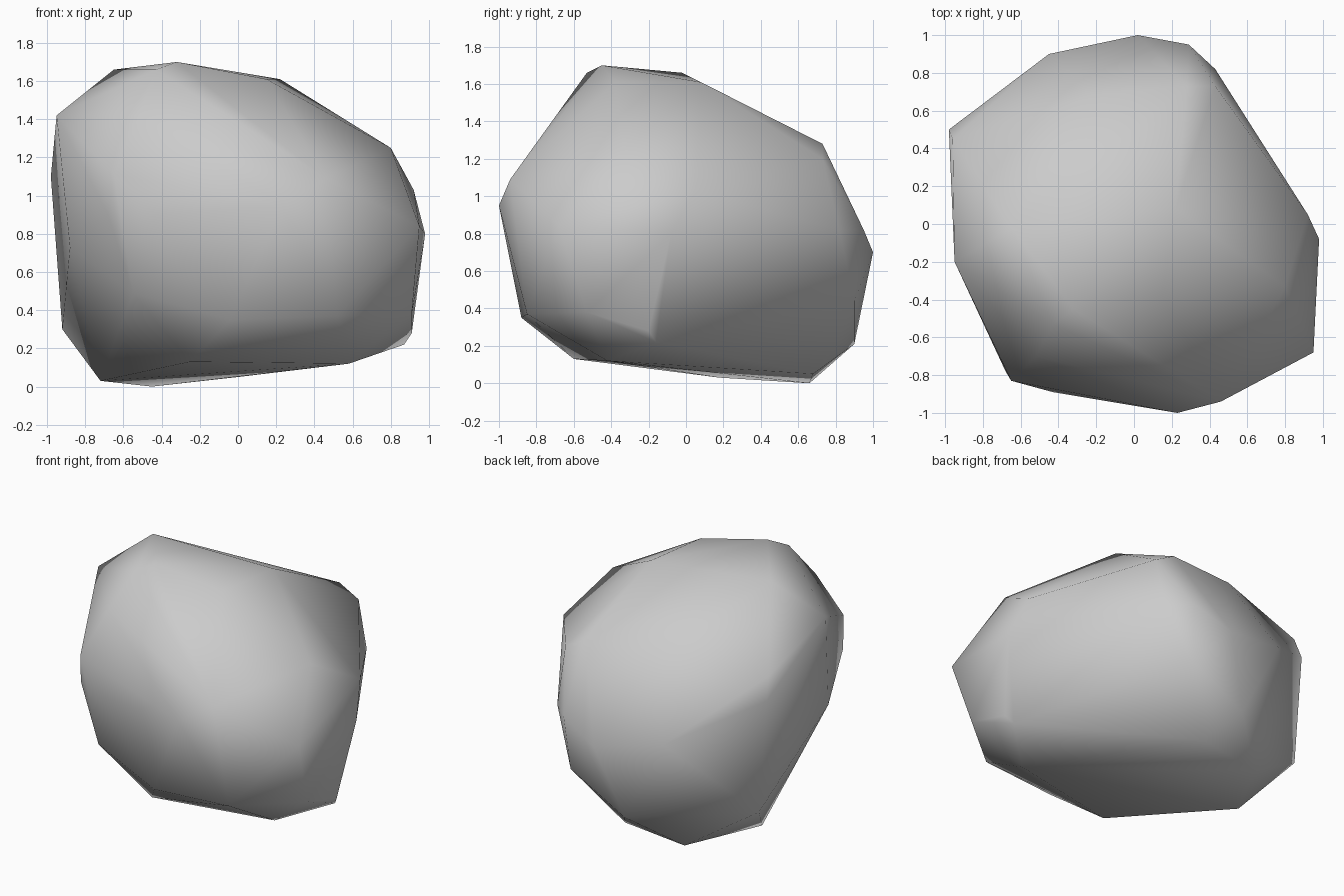
import bpy
import bmesh

# Remove the default cube only
default_cube = bpy.data.objects.get("Cube")
if default_cube:
    bpy.data.objects.remove(default_cube, do_unlink=True)


def flat_material(name, colour):
    material = bpy.data.materials.new(name)
    material.use_nodes = True
    material.diffuse_color = colour
    shader = next(n for n in material.node_tree.nodes if n.type == "BSDF_PRINCIPLED")
    shader.inputs["Base Color"].default_value = colour
    shader.inputs["Roughness"].default_value = 0.9
    return material


def hull_object(name, corner_groups, material):
    """Wrap a tight convex skin round the chiselled corners of a stone."""
    bm = bmesh.new()
    for group in corner_groups:
        for corner in group:
            bm.verts.new(corner)
    result = bmesh.ops.convex_hull(bm, input=bm.verts[:], use_existing_faces=False)
    spare = {v for key in ("geom_interior", "geom_unused") for v in result[key]
             if isinstance(v, bmesh.types.BMVert)}
    bmesh.ops.delete(bm, geom=list(spare), context="VERTS")
    bmesh.ops.recalc_face_normals(bm, faces=bm.faces[:])
    for face in bm.faces:
        face.smooth = True
    mesh = bpy.data.meshes.new(name)
    bm.to_mesh(mesh)
    bm.free()
    mesh.materials.append(material)
    stone = bpy.data.objects.new(name, mesh)
    bpy.context.collection.objects.link(stone)
    return stone


# Crown: the sloping top, highest toward the front
crown = [
    (-.32, -.45, 1.7), (-.43, -.53, 1.66), (-.65, -.02, 1.66),
    (-.52, -.7, 1.42), (.15, -.38, 1.61), (.22, .08, 1.61),
    (-.95, -.2, 1.42), (.8, -.33, 1.25), (.28, .73, 1.28),
    (.43, .73, 1.2), (-.22, .68, 1.29), (-.96, .45, 1.25),
]

# Front bulge
front = [
    (.46, -.94, 1.09), (.23, -1, .95), (-.65, -.83, 1.11), (-.68, -.78, .9),
    (-.43, -.89, .9), (-.55, -.77, .49), (-.04, -.88, .35), (.52, -.85, .37),
]

# Flanks and the long slanted face at the back
flanks = [
    (.92, .05, 1.03), (.98, -.08, .8), (.95, -.68, .84), (.91, -.53, .38),
    (.91, -.2, .28), (-.98, .5, 1.1), (-.88, -.33, .73), (-.92, .5, .3),
    (.43, .82, .82), (.29, .95, .82), (.02, 1, .7), (-.45, .9, .8),
    (.27, .9, .44),
]

# Underside: a shallow wedge resting on its rear left
underside = [
    (-.45, .66, 0), (-.72, .18, .03), (0, .68, .05), (-.15, .9, .21),
    (-.25, -.6, .13), (.58, -.42, .12), (.87, -.16, .22),
]

stone_grey = flat_material("stone grey", (0.6, 0.6, 0.6, 1.0))
hull_object("boulder", [crown, front, flanks, underside], stone_grey)
